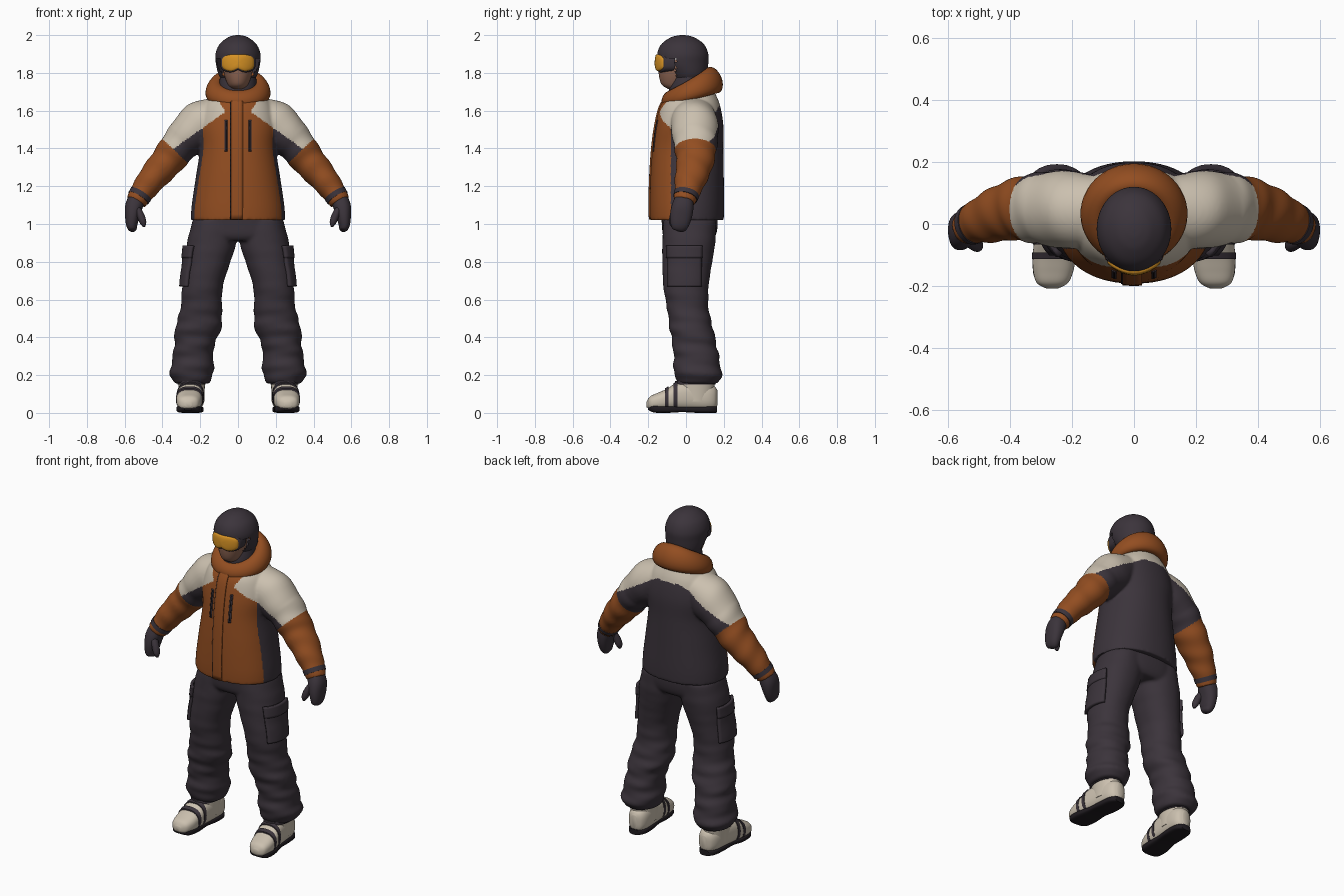
import bpy, bmesh, math
from mathutils import Vector
from mathutils.bvhtree import BVHTree

if "Cube" in bpy.data.objects:
    bpy.data.objects.remove(bpy.data.objects["Cube"])

def material(name, rgb):
    m = bpy.data.materials.new(name)
    m.diffuse_color = (*rgb, 1)
    m.use_nodes = True
    m.node_tree.nodes["Principled BSDF"].inputs["Base Color"].default_value = m.diffuse_color
    return m

ORANGE = material("burnt orange", (0.29, 0.075, 0.015))
WHITE = material("off white", (0.60, 0.53, 0.43))
DARK = material("dark plum", (0.044, 0.034, 0.044))
AMBER = material("amber lens", (0.68, 0.29, 0.018))
SKIN = material("skin", (0.27, 0.13, 0.085))
BLACK = material("sole black", (0.014, 0.011, 0.014))

# ---------- helpers ----------
def grid(bm, rows, closed=False):
    """Skin rows of points; cap both ends unless closed."""
    vs = [[bm.verts.new(p) for p in r] for r in rows]
    m, n = len(rows), len(rows[0])
    for i in range(m if closed else m - 1):
        a, b = vs[i], vs[(i + 1) % m]
        for j in range(n):
            k = (j + 1) % n
            bm.faces.new((a[j], a[k], b[k], b[j]))
    if not closed:
        bm.faces.new(vs[0])
        bm.faces.new(vs[-1])

def spline(keys, k):
    """Catmull-Rom through the key tuples."""
    out = []
    for i in range(len(keys) - 1):
        p0, p1, p2 = keys[max(i - 1, 0)], keys[i], keys[i + 1]
        p3 = keys[min(i + 2, len(keys) - 1)]
        for s in range(k):
            t = s / k
            out.append([0.5 * (2 * b + (c - a) * t + (2 * a - 5 * b + 4 * c - d) * t * t
                        + (3 * b - a - 3 * c + d) * t ** 3) for a, b, c, d in zip(p0, p1, p2, p3)])
    out.append(list(keys[-1]))
    return out

def loft(bm, keys, sx=1, k=6, n=40, p=2.0, axis=None, ref=(0, 1, 0), wob=None):
    """Loft superellipse rings (x, y, z, half width, half depth along ref)."""
    rs = spline(keys, k)
    rows = []
    for i, (x, y, z, a, b) in enumerate(rs):
        t = Vector(axis) if axis else Vector(rs[min(i + 1, len(rs) - 1)][:3]) - Vector(rs[max(i - 1, 0)][:3])
        t.normalize()
        B = Vector(ref)
        B = (B - t * B.dot(t)).normalized()
        A = B.cross(t)
        row = []
        for j in range(n):
            g = 2 * math.pi * j / n
            c, s = math.cos(g), math.sin(g)
            m = wob(z, g) if wob else 1
            q = Vector((x, y, z)) + A * (a * m * math.copysign(abs(c) ** (2 / p), c)) \
                + B * (b * m * math.copysign(abs(s) ** (2 / p), s))
            q.x *= sx
            row.append(q)
        rows.append(row)
    grid(bm, rows)

def finish(name, bm, mats, mirror=False, voxel=0, rule=None, solid=0, angle=50):
    bmesh.ops.recalc_face_normals(bm, faces=bm.faces)
    me = bpy.data.meshes.new(name)
    bm.to_mesh(me)
    bm.free()
    ob = bpy.data.objects.new(name, me)
    bpy.context.collection.objects.link(ob)
    if voxel:
        r = ob.modifiers.new("remesh", 'REMESH')
        r.mode, r.voxel_size = 'VOXEL', voxel
        s = ob.modifiers.new("smooth", 'SMOOTH')
        s.factor, s.iterations = 0.5, 6
        bpy.context.view_layer.update()
        me = bpy.data.meshes.new_from_object(ob.evaluated_get(bpy.context.evaluated_depsgraph_get()))
        ob.modifiers.clear()
        ob.data = me
    me.materials.clear()
    for m in mats:
        me.materials.append(m)
    for f in me.polygons:
        f.material_index = rule(f.center) if rule else 0
    me.shade_smooth()
    me.set_sharp_from_angle(angle=math.radians(angle))
    if solid:
        s = ob.modifiers.new("solid", 'SOLIDIFY')
        s.thickness, s.offset = solid, 0
    if mirror:
        ob.modifiers.new("mirror", 'MIRROR')
    return ob

def part(name, keys, mat, mirror=False, **kw):
    bm = bmesh.new()
    loft(bm, keys, **kw)
    return finish(name, bm, [mat], mirror)

def tree_of(ob):
    return BVHTree.FromPolygons([v.co for v in ob.data.vertices], [p.vertices for p in ob.data.polygons])

def patch(name, tree, side, u0, u1, z0, z1, off, thick, mat, nu=4, nz=24, mirror=False):
    """Thin plate wrapped on a surface, cast from the front or the +x side."""
    bm = bmesh.new()
    d = Vector((-1, 0, 0)) if side else Vector((0, 1, 0))
    rows, last = [], Vector((0, 0, 0))
    for i in range(nz + 1):
        row = []
        for j in range(nu + 1):
            u, z = u0 + (u1 - u0) * j / nu, z0 + (z1 - z0) * i / nz
            hit = tree.ray_cast(Vector((1, u, z)) if side else Vector((u, -1, z)), d)[0]
            last = hit or last
            row.append(bm.verts.new(last - d * off))
        rows.append(row)
    for a, b in zip(rows, rows[1:]):
        for j in range(nu):
            bm.faces.new((a[j], a[j + 1], b[j + 1], b[j]))
    return finish(name, bm, [mat], mirror, solid=thick)

UP = (0, 0, 1)

# ---------- jacket: torso and sleeves fused ----------
bm = bmesh.new()
loft(bm, [(0, .005, 1.02, .25, .195), (0, .005, 1.10, .245, .197), (0, .006, 1.25, .223, .194),
          (0, .01, 1.40, .202, .188), (0, .018, 1.52, .21, .18), (0, .022, 1.62, .185, .16),
          (0, .03, 1.68, .14, .13), (0, .03, 1.73, .10, .10)], axis=UP, p=2.2, n=64)
sleeve = [(.08, .04, 1.60, .08, .10), (.19, .045, 1.53, .125, .125), (.29, .05, 1.44, .102, .118),
          (.375, .048, 1.333, .088, .10), (.455, .025, 1.24, .075, .085), (.52, 0, 1.15, .06, .064),
          (.54, -.008, 1.115, .054, .058)]
fold = lambda z, g: 1 + (.03 if z < 1.45 else .01) * math.sin(z * 75 + 2 * math.sin(g))
for sx in (1, -1):
    loft(bm, sleeve, sx=sx, k=10, wob=fold)

def jacket_rule(c):
    x, y, z = abs(c.x), c.y, c.z
    if .7 * x - .72 * (z - 1.55) > .35 and x > .26:
        return 0
    if y < .03:
        if z > 1.60 - .72 * (x - .06) and x > .065 + .6 * max(0, z - 1.59):
            return 1
    elif z > 1.62 - .6 * max(0, x - .08):
        return 1
    if y < -.08 and x < .26 or z > 1.66:
        return 0
    return 2

jacket = finish("jacket", bm, [ORANGE, WHITE, DARK], voxel=.0075, rule=jacket_rule)
jt = tree_of(jacket)
patch("zip_flap", jt, 0, -.036, .025, 1.025, 1.68, .003, .009, ORANGE)
patch("zip_line", jt, 0, -.042, -.036, 1.025, 1.68, .001, .006, BLACK, nu=1)
patch("chest_pocket_zip", jt, 0, .056, .072, 1.385, 1.55, .001, .005, DARK, nu=2, mirror=True)
patch("chest_pocket_teeth", jt, 0, .062, .066, 1.39, 1.545, .004, .004, BLACK, nu=1, mirror=True)

# ---------- hood rolled behind the neck ----------
bm = bmesh.new()
rows = []
for i in range(48):
    t = 2 * math.pi * i / 48
    c, s = math.cos(t), math.sin(t)
    ce = Vector((.128 * s, .028 - .118 * c, 1.712 - .05 * c))
    out = Vector((s, -c, 0))
    r, h = .042 - .004 * c, .058 - .012 * c
    row = []
    for j in range(20):
        g = 2 * math.pi * j / 20
        v = h * math.sin(g)
        row.append(ce + out * (r * math.cos(g) - .25 * v) + Vector((0, 0, v)))
    rows.append(row)
grid(bm, rows, closed=True)
finish("hood", bm, [ORANGE])

# ---------- head, neck and helmet ----------
part("neck_gaiter", [(0, .01, 1.64, .10, .10), (0, .01, 1.72, .10, .10), (0, .012, 1.785, .095, .085)], DARK, axis=UP)
part("face", [(0, -.05, 1.715, .035, .045), (0, -.055, 1.74, .055, .075), (0, -.055, 1.80, .075, .09),
              (0, -.055, 1.87, .08, .09)], SKIN, axis=UP)
bm = bmesh.new()
loft(bm, [(0, .015, 1.77, .092, .09), (0, .008, 1.80, .106, .105), (0, -.012, 1.85, .117, .13),
          (0, -.017, 1.90, .119, .135), (0, -.018, 1.95, .099, .114), (0, -.018, 1.984, .06, .07),
          (0, -.018, 1.997, .028, .032), (0, -.018, 2.0, .004, .004)], axis=UP, n=48)
gone = [f for f in bm.faces if f.calc_center_median().y < -.055 and f.calc_center_median().z < 1.872]
bmesh.ops.delete(bm, geom=gone, context='FACES')
finish("helmet", bm, [DARK])

# ---------- goggles: lens in a rim ----------
def goggle(name, w, h, y0, depth, mat):
    bm = bmesh.new()
    rows = []
    for r, back in ((.02, 0), (.3, 0), (.6, 0), (.85, 0), (.97, .002), (1, .006), (1, depth)):
        row = []
        for j in range(48):
            g = 2 * math.pi * j / 48
            c, s = math.cos(g), math.sin(g)
            x = w * r * math.copysign(abs(c) ** .65, c)
            v = h * r * math.copysign(abs(s) ** .65, s)
            if s < 0:
                v += .016 * r * math.exp(-(x / .02) ** 2)
            row.append((x, y0 + 5 * x * x + 3 * v * v + back, 1.853 + v))
        rows.append(row)
    grid(bm, rows)
    finish(name, bm, [mat])

goggle("goggle_rim", .094, .052, -.157, .055, DARK)
goggle("goggle_lens", .086, .045, -.166, .02, AMBER)

# ---------- gloves and cuffs ----------
part("glove", [(.535, -.008, 1.135, .045, .048), (.552, -.018, 1.09, .046, .058), (.560, -.027, 1.04, .038, .058),
               (.562, -.034, .995, .030, .048), (.556, -.038, .97, .02, .034), (.554, -.04, .962, .006, .012)],
     DARK, True, p=2.3)
part("thumb", [(.54, -.045, 1.09, .018, .022), (.518, -.062, 1.05, .02, .022), (.503, -.07, 1.01, .018, .02),
               (.497, -.072, .985, .006, .007)], DARK, True, n=20)
part("cuff_strap", [(.513, .003, 1.16, .063, .068), (.527, -.003, 1.138, .061, .065)], DARK, True)

# ---------- trousers: hips and wrinkled legs fused ----------
bm = bmesh.new()
loft(bm, [(0, .015, 1.10, .215, .15), (0, .02, 1.0, .24, .148), (0, .018, .94, .235, .14), (0, .018, .91, .20, .12)],
     axis=UP, p=2.4, n=56)
leg = [(.125, .02, 1.02, .115, .14), (.14, .015, .90, .13, .14), (.16, .007, .80, .12, .132),
       (.188, 0, .67, .108, .12), (.195, .01, .55, .110, .11), (.21, .028, .45, .122, .115),
       (.233, .047, .35, .105, .117), (.24, .057, .27, .111, .122), (.246, .063, .20, .114, .126),
       (.245, .066, .155, .092, .105)]

def crease(z, g):
    amp = .035 * min(1, max(.15, (.75 - z) / .3))
    return 1 + amp * math.sin(z * 62 + 1.8 * math.sin(g + .6)) + .4 * amp * math.sin(z * 105 - 2 * math.cos(g))

for sx in (1, -1):
    loft(bm, leg, sx=sx, k=10, axis=UP, p=2.2, wob=crease)
trousers = finish("trousers", bm, [DARK], voxel=.009)
tt = tree_of(trousers)
patch("cargo_pocket", tt, 1, -.095, .08, .67, .86, .007, .02, DARK, nu=12, mirror=True)
patch("cargo_pocket_flap", tt, 1, -.1, .085, .82, .885, .014, .016, DARK, nu=12, nz=6, mirror=True)

# ---------- boots ----------
Z = dict(axis=(0, 1, 0), ref=UP)
part("boot_foot", [(.264, -.208, .045, .018, .015), (.263, -.19, .052, .05, .035), (.26, -.15, .060, .065, .046),
                   (.257, -.10, .07, .069, .058), (.252, -.05, .085, .069, .073), (.245, .03, .09, .066, .08),
                   (.24, .11, .085, .061, .075), (.238, .15, .08, .045, .062), (.238, .166, .08, .02, .04)],
     WHITE, True, p=2.5, **Z)
part("boot_shaft", [(.243, .05, .06, .066, .09), (.245, .05, .13, .069, .10), (.248, .055, .22, .074, .098)],
     WHITE, True, axis=UP)
part("boot_sole", [(.264, -.2, .028, .028, .012), (.262, -.17, .022, .06, .02), (.258, -.10, .019, .067, .019),
                   (.25, -.02, .02, .058, .016), (.243, .06, .018, .060, .018), (.24, .13, .018, .055, .018),
                   (.24, .165, .018, .03, .017)], BLACK, True, p=3.5, **Z)
part("toe_strap", [(.258, -.112, .072, .071, .058), (.256, -.092, .077, .072, .064)], DARK, True, p=2.5, k=2, **Z)
part("instep_strap", [(.254, -.066, .086, .072, .071), (.252, -.046, .09, .072, .076)], DARK, True, p=2.5, k=2, **Z)
part("ankle_strap", [(.246, .048, .15, .075, .107), (.247, .05, .17, .076, .107)], DARK, True, k=2, axis=UP)
